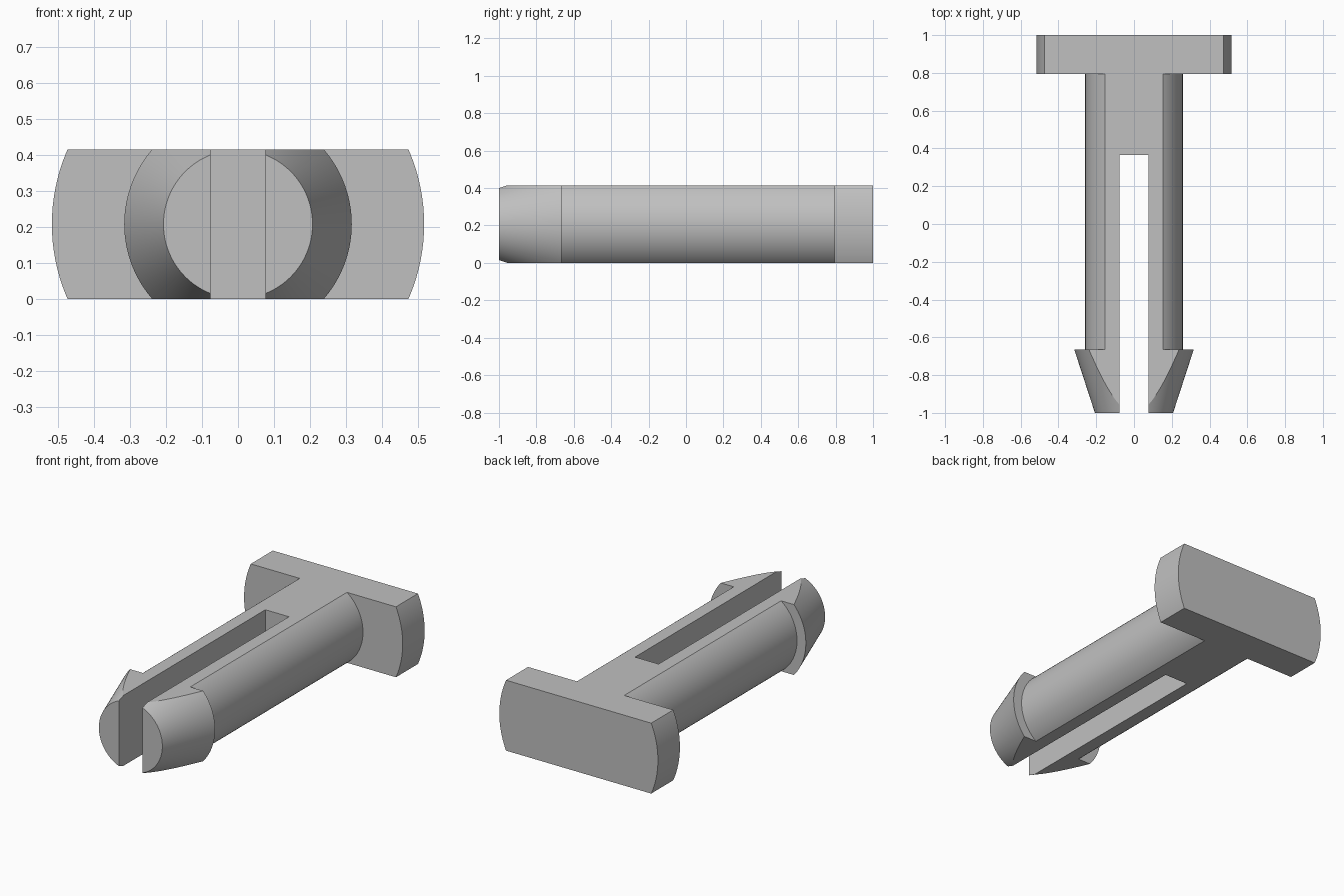
import bpy, bmesh, math
from mathutils import Matrix, Vector

cube = bpy.data.objects.get("Cube")
if cube:
    bpy.data.objects.remove(cube, do_unlink=True)

HEIGHT = 0.415
AXIS_Z = HEIGHT / 2
SLOT_HALF = 0.077
SLOT_END = 0.365

grey = bpy.data.materials.new("plain grey")
grey.use_nodes = True
colour = (0.53, 0.53, 0.53, 1)
grey.diffuse_color = colour
grey.node_tree.nodes["Principled BSDF"].inputs["Base Color"].default_value = colour


def make_object(name, bm):
    mesh = bpy.data.meshes.new(name)
    bm.to_mesh(mesh)
    bm.free()
    obj = bpy.data.objects.new(name, mesh)
    bpy.context.collection.objects.link(obj)
    mesh.materials.append(grey)
    return obj


# Turned pin: tapered tip, barb, shaft and head as (radius, y)
profile = [(0, -1), (0.207, -1), (0.316, -0.665), (0.2585, -0.665),
           (0.2585, 0.795), (0.517, 0.795), (0.517, 1), (0, 1)]
bm = bmesh.new()
verts = [bm.verts.new((r, y, AXIS_Z)) for r, y in profile]
edges = [bm.edges.new(pair) for pair in zip(verts, verts[1:])]
bmesh.ops.spin(bm, geom=verts + edges, cent=(0, 0, AXIS_Z), axis=(0, 1, 0),
               angle=math.tau, steps=128, use_duplicate=False)
bmesh.ops.remove_doubles(bm, verts=bm.verts, dist=1e-5)

# Flat top and bottom, sliced off and capped
for z, direction in ((0, -1), (HEIGHT, 1)):
    cut = bmesh.ops.bisect_plane(bm, geom=bm.verts[:] + bm.edges[:] + bm.faces[:],
                                 plane_co=(0, 0, z), plane_no=(0, 0, direction),
                                 clear_outer=True)
    rim = [e for e in cut["geom_cut"] if isinstance(e, bmesh.types.BMEdge)]
    bmesh.ops.edgeloop_fill(bm, edges=rim)
bmesh.ops.recalc_face_normals(bm, faces=bm.faces)
pin = make_object("split_pin", bm)

# Slot that splits the shaft into two prongs
bm = bmesh.new()
length = SLOT_END + 1.2
bmesh.ops.create_cube(bm, size=1, matrix=Matrix.Translation(
    Vector((0, SLOT_END - length / 2, AXIS_Z))) @ Matrix.Diagonal((2 * SLOT_HALF, length, 1, 1)))
slot = make_object("slot_cutter", bm)
slot.hide_render = True
slot.hide_set(True)

cutter = pin.modifiers.new("slot", "BOOLEAN")
cutter.operation = "DIFFERENCE"
cutter.solver = "EXACT"
cutter.object = slot

bpy.ops.object.select_all(action="DESELECT")
pin.select_set(True)
bpy.context.view_layer.objects.active = pin
bpy.ops.object.modifier_apply(modifier=cutter.name)
bpy.data.objects.remove(slot, do_unlink=True)
bpy.ops.object.shade_smooth_by_angle(angle=math.radians(20))
